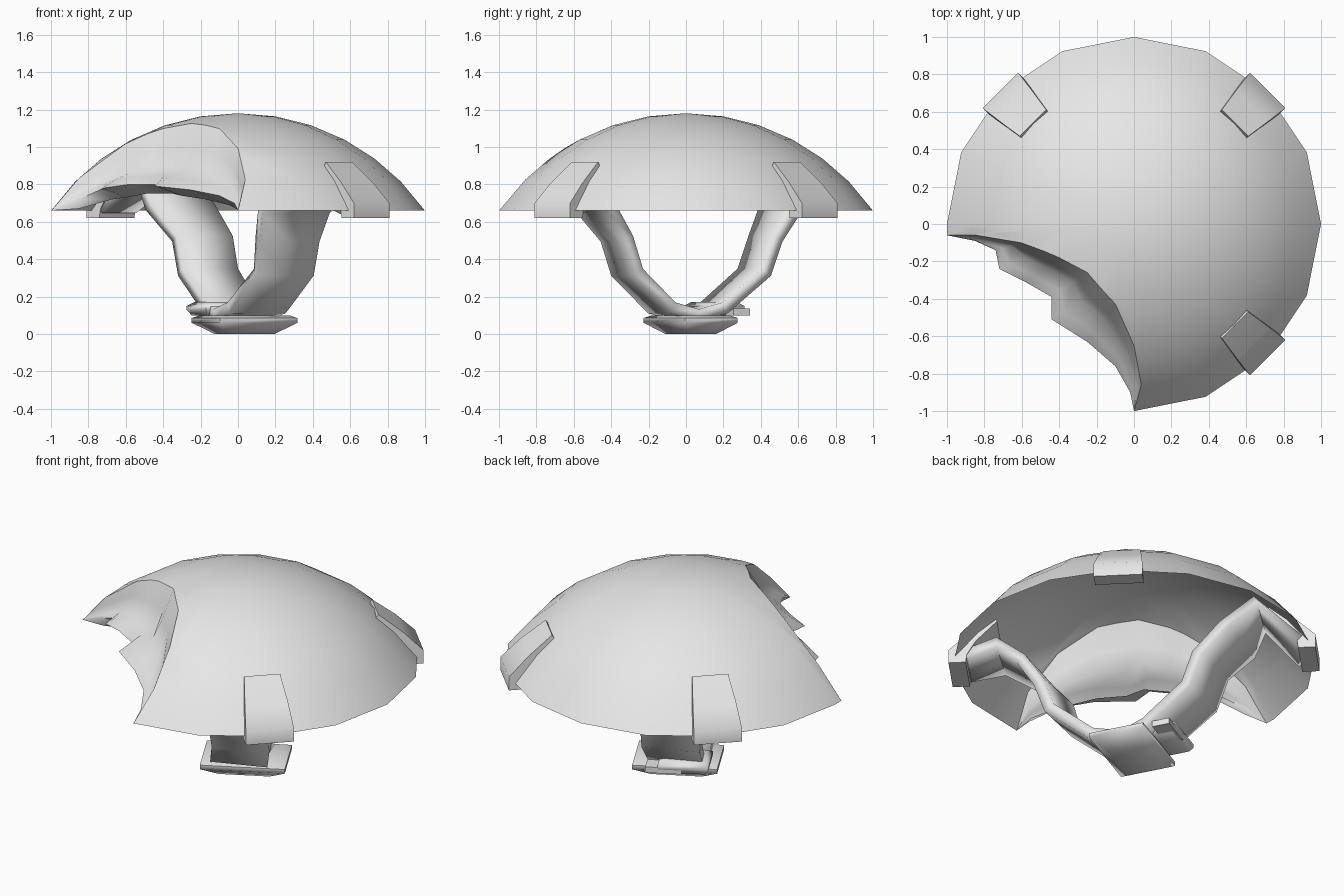
import bpy, bmesh, math
from mathutils import Vector, Matrix

if "Cube" in bpy.data.objects:
    bpy.data.objects.remove(bpy.data.objects["Cube"])

grey = bpy.data.materials.new("light_grey")
grey.diffuse_color = (0.8, 0.8, 0.8, 1)
grey.use_nodes = True
grey.node_tree.nodes["Principled BSDF"].inputs["Base Color"].default_value = grey.diffuse_color


def make(name, verts, faces, angle=40, fix=False):
    bm = bmesh.new()
    vs = [bm.verts.new(v) for v in verts]
    for f in faces:
        # drop repeated corners so collapsed quads become triangles
        loop = [i for k, i in enumerate(f) if (vs[i].co - vs[f[k - 1]].co).length > 1e-4]
        if len(loop) > 2:
            bm.faces.new([vs[i] for i in loop])
    bmesh.ops.remove_doubles(bm, verts=bm.verts, dist=1e-4)
    if fix:
        bmesh.ops.recalc_face_normals(bm, faces=bm.faces)
    me = bpy.data.meshes.new(name)
    bm.to_mesh(me)
    bm.free()
    me.materials.append(grey)
    ob = bpy.data.objects.new(name, me)
    bpy.context.collection.objects.link(ob)
    bpy.ops.object.select_all(action='DESELECT')
    ob.select_set(True)
    bpy.context.view_layer.objects.active = ob
    bpy.ops.object.shade_smooth_by_angle(angle=math.radians(angle))
    return ob


# Spherical cap shape shared by the shell and the broken edge
R, CZ = 1.22, -0.04


def cap(theta, r):
    t = math.radians(theta)
    return Vector((r * math.cos(t), r * math.sin(t), CZ + math.sqrt(R * R - r * r)))


# Broken edge of the shell: angle and radius
bite = [(183.4, 1), (184, .85), (189.5, .61), (197, .5), (204, .44), (226, .36),
        (244, .39), (257, .44), (270, .65), (272.6, .86)]
cols = [(22.5 * i, 1) for i in range(9)] + bite + [(292.5 + 22.5 * i, 1) for i in range(3)]

# Domed shell, open below: common rings, each column stopping at the broken edge
rings = [.2, .39, .57, .73, .87, 1]
verts = [cap(0, 0)]
for th, rmax in cols:
    verts += [cap(th, min(r, rmax)) for r in rings]
n, m = len(cols), len(rings)
faces = []
for j in range(n):
    p, q = 1 + j * m, 1 + (j + 1) % n * m
    faces.append([0, p, q])
    faces += [[p + i, p + i + 1, q + i + 1, q + i] for i in range(m - 1)]
# pointed front corner of the rim
verts.append(cap(270, 1))
last = 9 + len(bite)
faces.append([last * m, len(verts) - 1, (last + 1) * m])
make("shell", verts, faces, 60)

# Stepped broken wall down to a jagged lip, with an underside turned back inward
lip = [(-1, -.06, .66), (-.85, -.09, .72), (-.74, -.14, .77), (-.72, -.24, .78),
       (-.58, -.31, .8), (-.44, -.39, .8), (-.44, -.51, .79), (-.25, -.63, .77),
       (-.1, -.76, .74), (-.02, -.9, .7), (0, -1, .66)]
steps = [(0, 0), (.25, .4), (.4, .72), (.75, .85), (1, 1)]
verts, faces = [], []
for (th, r), low in zip(bite + [(270, 1)], lip):
    top, low = cap(th, r), Vector(low)
    for f, g in steps:
        p = top.lerp(low, f)
        p.z = top.z + (low.z - top.z) * g
        verts.append(p)
    p = top.lerp(low, .5)
    p.z = max(.66, low.z - .05)
    verts.append(p)
s = len(steps) + 1
for j in range(len(lip) - 1):
    for i in range(s - 1):
        faces.append([j * s + i, j * s + i + 1, (j + 1) * s + i + 1, (j + 1) * s + i])
make("broken_wall", verts, faces, 55)

# Clips hooked over the rim at three diagonals: radius, height, half width
profile = [(.764, .92, .10), (.9, .81, .12), (1.01, .70, .134), (1.01, .62, .134),
           (.915, .62, .134), (.91, .67, .13), (.86, .76, .12), (.745, .89, .10)]
for name, deg in (("clip_back_right", 45), ("clip_back_left", 135), ("clip_front_right", -45)):
    rot = Matrix.Rotation(math.radians(deg), 3, 'Z')
    k = len(profile)
    verts = [rot @ Vector((r, side * w, z)) for side in (-1, 1) for r, z, w in profile]
    faces = [[i, (i + 1) % k, k + (i + 1) % k, k + i] for i in range(k)]
    # side walls as quads pairing the outer and inner lines of the hook
    for o in (0, k):
        faces += [[o + i, o + i + 1, o + k - 2 - i, o + k - 1 - i] for i in range(3)]
    make(name, verts, faces, 80, True)

# Chin strap hanging between two opposite clips: centre line and half width vector
path = [(.65, -.65, .67, .09, .09), (.47, -.57, .765, .12, .1), (.30, -.48, .67, .18, .085),
        (.265, -.37, .51, .16, .06), (.245, -.315, .33, .15, .06), (.1, -.13, .14, .15, .06),
        (.01, .01, .10, .14, .06), (-.04, .15, .14, .14, .06), (-.16, .365, .33, .15, .065),
        (-.19, .425, .51, .15, .065), (-.31, .51, .68, .17, .09), (-.43, .57, .86, .12, .1),
        (-.65, .65, .67, .09, .09)]
verts, faces = [], []
for x, y, z, wx, wy in path:
    verts += [(x - wx, y - wy, z), (x, y, z), (x + wx, y + wy, z)]
for j in range(len(path) - 1):
    for i in range(2):
        a = j * 3 + i
        faces.append([a, a + 1, a + 4, a + 3])
strap = make("chin_strap", verts, faces, 50)
sol = strap.modifiers.new("thickness", 'SOLIDIFY')
sol.thickness = .065
sol.offset = 0


# Bottom pads: stacked rectangular sections (half length, half width, height)
def pad(name, centre, turn, sections):
    rot = Matrix.Rotation(math.radians(turn), 3, 'Z')
    verts = []
    for hx, hy, z in sections:
        for sx, sy in ((-1, -1), (1, -1), (1, 1), (-1, 1)):
            verts.append(rot @ Vector((sx * hx, sy * hy, z)) + Vector(centre))
    top = len(verts) - 4
    faces = [[3, 2, 1, 0], [top, top + 1, top + 2, top + 3]]
    for j in range(len(sections) - 1):
        for i in range(4):
            a, b = j * 4 + i, j * 4 + (i + 1) % 4
            faces.append([a, b, b + 4, a + 4])
    make(name, verts, faces, 60, True)


pad("chin_pad", (.035, .025, 0), 28,
    [(.14, .08, 0), (.235, .16, .06), (.235, .16, .085), (.2, .13, .1)])
pad("strap_loop", (-.1, .15, 0), 28, [(.12, .09, .1), (.14, .11, .13), (.14, .11, .15), (.11, .08, .17)])
pad("strap_tail", (-.03, .25, 0), 28, [(.1, .05, .1), (.1, .05, .135)])
